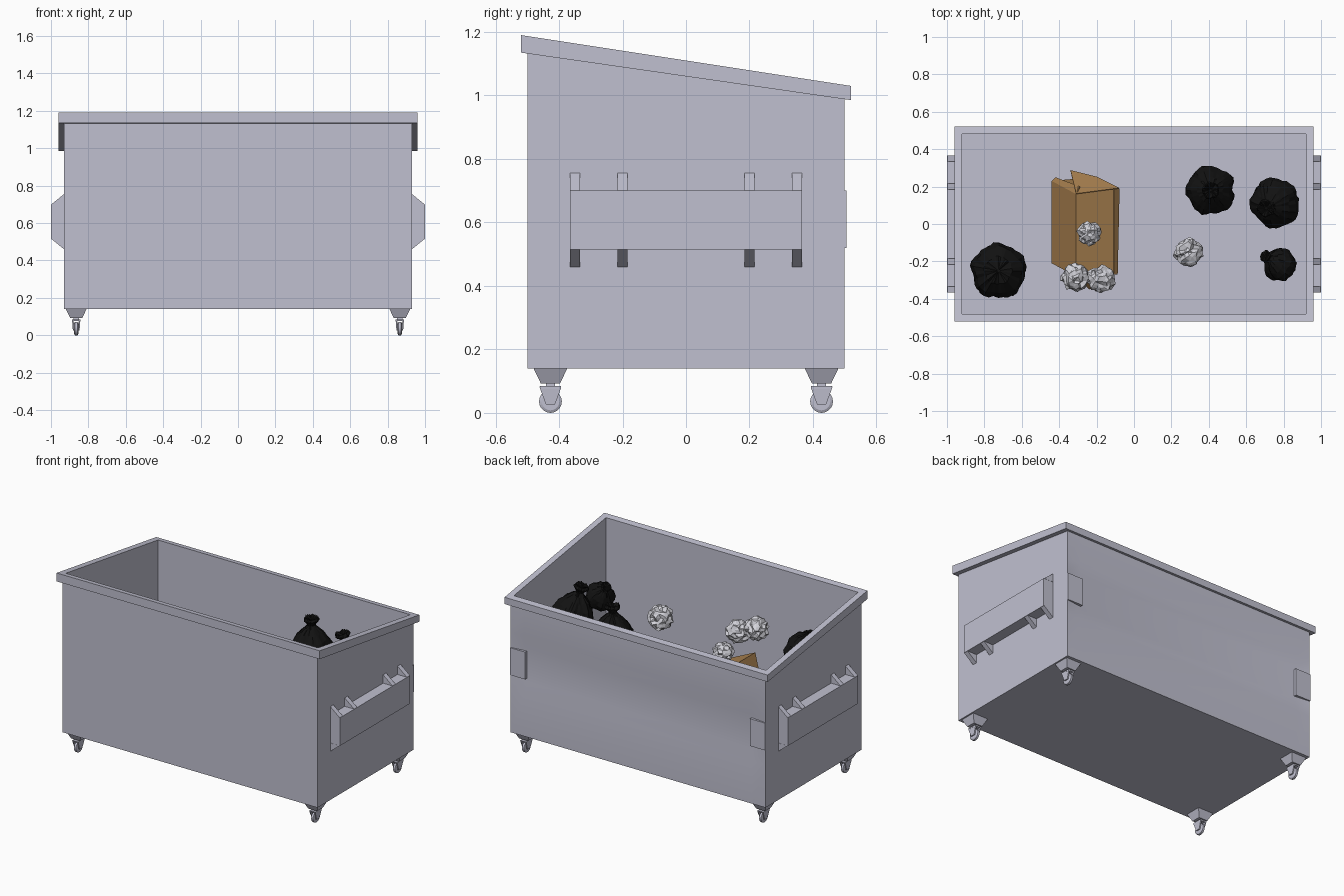
import bpy, bmesh, math, random
from mathutils import Vector, Euler

if "Cube" in bpy.data.objects:
    bpy.data.objects.remove(bpy.data.objects["Cube"])

random.seed(4)


def material(name, rgb):
    m = bpy.data.materials.new(name)
    m.diffuse_color = (*rgb, 1)
    m.use_nodes = True
    m.node_tree.nodes["Principled BSDF"].inputs["Base Color"].default_value = m.diffuse_color
    return m


STEEL = material("grey painted steel", (0.53, 0.53, 0.63))
CARD = material("brown cardboard", (0.40, 0.22, 0.08))
FOIL = material("silver foil", (0.66, 0.66, 0.71))
BLACK = material("black plastic", (0.006, 0.006, 0.006))


def make(name, verts, faces, mat, smooth=False, fix=True):
    me = bpy.data.meshes.new(name)
    me.from_pydata([tuple(v) for v in verts], [], faces)
    if fix:
        bm = bmesh.new()
        bm.from_mesh(me)
        bmesh.ops.recalc_face_normals(bm, faces=bm.faces)
        bm.to_mesh(me)
        bm.free()
    me.materials.append(mat)
    me.polygons.foreach_set("use_smooth", [smooth] * len(me.polygons))
    ob = bpy.data.objects.new(name, me)
    bpy.context.collection.objects.link(ob)
    return ob


def loft(name, rings, mat, closed=False):
    """Join rings of equal point count; cap the ends or close into a ring."""
    n, k = len(rings[0]), len(rings)
    verts = [p for r in rings for p in r]
    faces = []
    for i in range(k if closed else k - 1):
        j = (i + 1) % k
        for a in range(n):
            b = (a + 1) % n
            faces.append((i * n + a, i * n + b, j * n + b, j * n + a))
    if not closed:
        faces += [tuple(range(n)), tuple(range((k - 1) * n, k * n))]
    return make(name, verts, faces, mat)


def rect(hx, hy, zf, cx=0, cy=0):
    return [(cx + sx * hx, cy + sy * hy, zf(cy + sy * hy))
            for sx, sy in ((-1, -1), (1, -1), (1, 1), (-1, 1))]


def rim_top(y): return 1.11 - 0.154 * y
def rim_low(y): return 1.06 - 0.144 * y


# Bin body: outer walls, inner walls, floors
o0, o1 = rect(.93, .5, lambda y: .14), rect(.93, .5, rim_low)
i1, i0 = rect(.92, .48, rim_low), rect(.92, .48, lambda y: .15)
body = loft("bin_body", [o0, o1, i1, i0], STEEL)
bm = bmesh.new()
bm.from_mesh(body.data)
back = [f for f in bm.faces if all(abs(v.co.y - .5) < 1e-4 for v in f.verts)]
bmesh.ops.delete(bm, geom=back, context='FACES')
bm.to_mesh(body.data)
bm.free()

# Back wall with a shallow pressed channel
xs = [-.93, -.83, .83, .93]
zs = [.14, .42, .50, .72, .80, rim_low(.5)]
verts = [(x, .5 - (.012 if abs(x) < .9 and .45 < z < .75 else 0), z) for z in zs for x in xs]
faces = [(r * 4 + c + 1, r * 4 + c, r * 4 + c + 4, r * 4 + c + 5)
         for r in range(5) for c in range(3)]
make("back_wall", verts, faces, STEEL, True, fix=False)

# Sloping rim
loft("top_rim", [rect(.96, .52, rim_low), rect(.96, .52, rim_top),
                 rect(.92, .48, rim_top), rect(.92, .48, rim_low)], STEEL, True)

# Lifting pockets with gussets, and rear corner plates
for s, side in ((-1, "left"), (1, "right")):
    def slab(name, prof, y0, y1):
        loft(name, [[(s * x, y, z) for x, z in prof] for y in (y0, y1)], STEEL)
    slab(side + "_lift_pocket", [(.93, .515), (1, .515), (1, .70), (.93, .70)], -.365, .365)
    for i, y in enumerate((-.35, -.20, .20, .35)):
        slab(f"{side}_gusset_top_{i}", [(.93, .70), (.998, .70), (.93, .755)], y - .016, y + .016)
        slab(f"{side}_gusset_low_{i}", [(.93, .515), (.998, .515), (.93, .46)], y - .016, y + .016)
    slab(side + "_rear_plate", [(.82, .52), (.931, .52), (.931, .70), (.82, .70)], .488, .506)

# Casters
for sx in (-1, 1):
    for sy in (-1, 1):
        cx, cy = sx * .865, sy * .427
        tag = ("left" if sx < 0 else "right") + ("_front" if sy < 0 else "_back")
        loft(tag + "_caster_mount", [rect(.055, .053, lambda y: .14, cx, cy),
                                     rect(.032, .03, lambda y: .092, cx, cy)], STEEL)
        loft(tag + "_caster_neck", [rect(.014, .014, lambda y: .095, cx, cy),
                                    rect(.014, .014, lambda y: .08, cx, cy)], STEEL)
        loft(tag + "_fork_top", [rect(.022, .034, lambda y: .084, cx, cy),
                                 rect(.022, .032, lambda y: .076, cx, cy)], STEEL)
        for d in (-1, 1):
            loft(tag + "_fork_arm", [rect(.004, .034, lambda y: .08, cx + d * .018, cy),
                                     rect(.004, .014, lambda y: .026, cx + d * .014, cy)], STEEL)
        rings = []
        for dx, r in ((-.011, .028), (-.007, .036), (.007, .036), (.011, .028)):
            rings.append([(cx + dx, cy + r * math.cos(a * math.tau / 20),
                           .036 + r * math.sin(a * math.tau / 20)) for a in range(20)])
        loft(tag + "_wheel", rings, STEEL)

# Tilted cardboard box, open at the back end with loose flaps
sec = [(-.31, .70, -.28, .16), (-.11, .61, -.27, .19), (-.23, .31, -.22, .25), (-.44, .40, -.21, .23)]
verts = [(x, a, z) for x, z, a, b in sec] + [(x, b, z) for x, z, a, b in sec]
faces = [(i, (i + 1) % 4, 4 + (i + 1) % 4, 4 + i) for i in range(4)] + [(3, 2, 1, 0)]
box = make("cardboard_box", verts, faces, CARD)
flaps = {
    "box_flap_back": [(-.31, .16, .70), (-.08, .19, .61), (-.20, .25, .58), (-.34, .285, .60)],
    "box_flap_left": [(-.44, .23, .40), (-.31, .16, .70), (-.29, .20, .68), (-.42, .25, .42)],
    "box_flap_side": [(-.11, .19, .61), (-.08, .19, .605), (-.09, -.27, .56), (-.11, -.27, .61)],
    "box_flap_front": [(-.31, -.28, .70), (-.11, -.27, .61), (-.17, -.31, .55), (-.24, -.35, .56)],
}
for name, quad in flaps.items():
    make(name, quad, [(0, 1, 2, 3)], CARD)
for ob in bpy.context.collection.objects:
    if ob.name.startswith(("cardboard", "box_flap")):
        mod = ob.modifiers.new("thickness", 'SOLIDIFY')
        mod.thickness = .004

# Crumpled foil balls
for i, (x, y, z, r) in enumerate([(.29, -.155, .82, .080), (-.24, -.05, .776, .064),
                                  (-.315, -.285, .86, .076), (-.175, -.295, .80, .076)]):
    bm = bmesh.new()
    bmesh.ops.create_icosphere(bm, subdivisions=3, radius=r)
    for v in bm.verts:
        v.co *= random.uniform(.78, 1.06)
        v.co += Vector([random.uniform(-.08, .08) * r for _ in range(3)])
    me = bpy.data.meshes.new("foil_ball")
    bm.to_mesh(me)
    bm.free()
    me.materials.append(FOIL)
    ob = bpy.data.objects.new(f"foil_ball_{i}", me)
    ob.location = (x, y, z)
    bpy.context.collection.objects.link(ob)

# Tied rubbish bags: turned profile with pleats and a gathered neck
PROFILE = [(.05, -1), (.5, -.92), (.85, -.6), (1, -.2), (.97, .15), (.8, .5),
           (.55, .8), (.3, 1.02), (.17, 1.16), (.22, 1.27), (.36, 1.42), (.3, 1.55), (.05, 1.4)]


def bag(name, loc, r, rot):
    e = Euler([math.radians(a) for a in rot]).to_matrix()
    n, rings = 36, []
    phase = random.uniform(0, 6)
    for pr, pz in PROFILE:
        ring = []
        for a in range(n):
            t = a * math.tau / n
            k = pr * (1 + .05 * math.cos(5 * t + phase) + random.uniform(-.06, .06))
            h = pz + random.uniform(-.05, .05)
            ring.append(Vector(loc) + e @ Vector((k * math.cos(t), k * math.sin(t), h)) * r)
        rings.append(ring)
    loft(name, rings, BLACK)


bag("rubbish_bag_middle", (.41, .18, .80), .128, (0, 0, 0))
bag("rubbish_bag_right", (.75, .11, .82), .130, (8, -14, 0))
bag("rubbish_bag_small", (.775, -.215, .81), .088, (-20, -38, 0))
bag("rubbish_bag_left", (-.725, -.25, .80), .146, (180, 0, 0))
